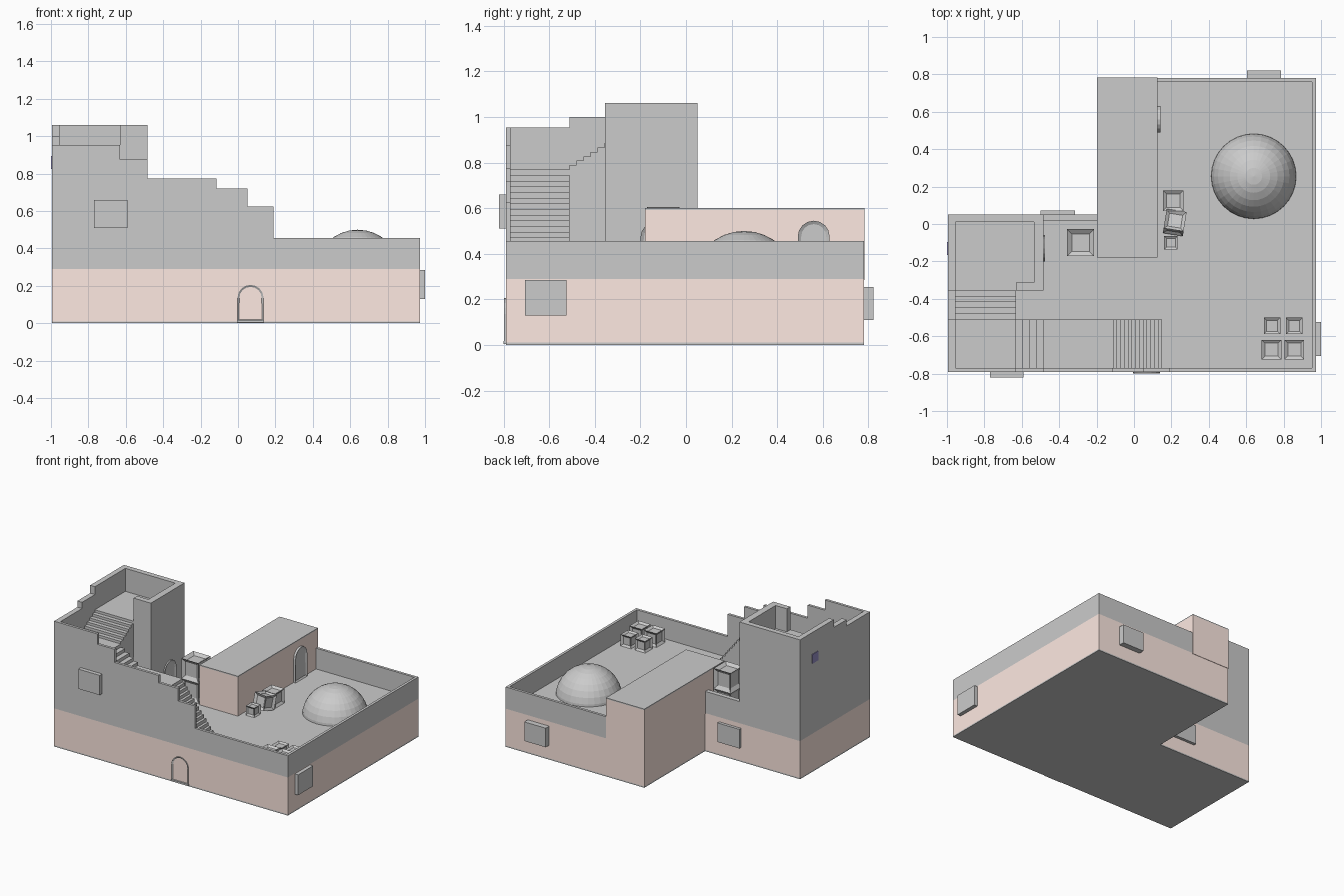
import bpy, bmesh, math
from mathutils import Matrix, Euler

if "Cube" in bpy.data.objects:
    bpy.data.objects.remove(bpy.data.objects["Cube"])


def material(name, col):
    m = bpy.data.materials.new(name)
    m.diffuse_color = (*col, 1)
    m.use_nodes = True
    m.node_tree.nodes["Principled BSDF"].inputs["Base Color"].default_value = m.diffuse_color
    return m


PINK = material("pink_plaster", (1.0, 0.82, 0.76))
PURPLE = material("purple_paint", (0.30, 0.27, 0.55))
FLOOR = 0.297


def finish(name, bm, mat=None):
    bmesh.ops.recalc_face_normals(bm, faces=bm.faces)
    me = bpy.data.meshes.new(name)
    bm.to_mesh(me)
    bm.free()
    ob = bpy.data.objects.new(name, me)
    bpy.context.collection.objects.link(ob)
    if mat:
        me.materials.append(mat)
    return ob


def prism(name, pts, axis, a, b, mat=None, inset=0.0):
    """Extrude a 2D outline along an axis from a to b; optionally recess the b face."""
    place = {'x': lambda p: (a, p[0], p[1]),
             'y': lambda p: (p[0], a, p[1]),
             'z': lambda p: (p[0], p[1], a)}[axis]
    bm = bmesh.new()
    face = bm.faces.new([bm.verts.new(place(p)) for p in pts])
    ext = bmesh.ops.extrude_face_region(bm, geom=[face])['geom']
    for v in ext:
        if isinstance(v, bmesh.types.BMVert):
            v.co['xyz'.index(axis)] = b
    bmesh.ops.recalc_face_normals(bm, faces=bm.faces)
    if inset:
        far = [f for f in ext if isinstance(f, bmesh.types.BMFace)]
        bmesh.ops.inset_region(bm, faces=far, thickness=inset, depth=-0.008)
    return finish(name, bm, mat)


def box(name, x0, x1, y0, y1, z0, z1, mat=None):
    return prism(name, [(x0, y0), (x1, y0), (x1, y1), (x0, y1)], 'z', z0, z1, mat)


def flight(start, end, z0, z1, risers):
    """Stair outline points from the first riser to the last tread edge."""
    pts = []
    for i in range(risers):
        u = start + (end - start) * i / (risers - 1)
        pts += [(u, z0 + (z1 - z0) * i / risers), (u, z0 + (z1 - z0) * (i + 1) / risers)]
    return pts


def arch(c, z0, z1, w=0.14, n=8):
    r = w / 2
    return [(c - r, z0), (c + r, z0)] + [
        (c + r * math.cos(math.pi * i / n), z1 - r + r * math.sin(math.pi * i / n))
        for i in range(n + 1)]


def crate(name, x, y, z, s, h=None, rot=(0, 0, 0)):
    bm = bmesh.new()
    bmesh.ops.create_cube(bm, size=1)
    bmesh.ops.inset_individual(bm, faces=bm.faces[:], thickness=0.24, depth=-0.12)
    h = h or s
    m = (Matrix.Translation((x, y, z + h / 2)) @ Euler(rot).to_matrix().to_4x4()
         @ Matrix.Diagonal((s, s, h, 1)))
    bmesh.ops.transform(bm, matrix=m, verts=bm.verts)
    return finish(name, bm)


# L-shaped ground storey: base slab, pink walls, roof terrace
outline = [(-0.995, -0.79), (0.972, -0.79), (0.972, 0.78), (-0.195, 0.78),
           (-0.195, 0.05), (-0.995, 0.05)]
prism("base_slab", outline, 'z', 0, 0.01)
prism("ground_storey", outline, 'z', 0.01, 0.29, PINK)
prism("terrace_floor", outline, 'z', 0.29, FLOOR)

# Parapets around the terrace
box("right_parapet", 0.952, 0.972, -0.79, 0.78, 0.29, 0.455)
box("back_parapet", 0.10, 0.972, 0.76, 0.78, 0.29, 0.455)
box("side_parapet", -0.50, -0.19, 0.015, 0.05, 0.29, 0.455)
prism("front_parapet", [(-0.995, 0.29), (0.972, 0.29), (0.972, 0.455), (0.19, 0.455),
                        (0.19, 0.625), (0.05, 0.625), (0.05, 0.72), (-0.115, 0.72),
                        (-0.115, 0.775), (-0.485, 0.775), (-0.485, 0.875),
                        (-0.63, 0.875), (-0.63, 0.953), (-0.995, 0.953)],
      'y', -0.79, -0.77)
prism("left_wall", [(-0.79, 0.29), (0.05, 0.29), (0.05, 1.06), (-0.355, 1.06),
                    (-0.355, 1.0), (-0.51, 1.0), (-0.51, 0.953), (-0.79, 0.953)],
      'x', -0.995, -0.955)

# Tower with its own open top
box("tower_body", -0.995, -0.485, -0.355, 0.05, 0.29, 0.885)
box("tower_back_wall", -0.995, -0.485, 0.01, 0.05, 0.885, 1.06)
box("tower_right_wall", -0.535, -0.485, -0.355, 0.05, 0.885, 1.06)
box("tower_front_wall", -0.63, -0.485, -0.355, -0.313, 0.885, 1.06)

# Staircase along the front wall, then turning up to the tower
main = (flight(0.15, -0.11, FLOOR, 0.645, 14) + flight(-0.485, -0.63, 0.645, 0.77, 5)
        + [(-0.96, 0.77), (-0.96, 0.295)])
prism("main_stairs", main, 'y', -0.775, -0.51)
upper = flight(-0.51, -0.357, 0.77, 0.885, 6) + [(-0.35, 0.885), (-0.35, 0.295), (-0.51, 0.295)]
prism("upper_stairs", upper, 'x', -0.96, -0.63)

# Upper room with a flat roof
box("upper_room", -0.198, 0.125, -0.18, 0.783, 0.285, 0.592, PINK)
box("upper_room_roof", -0.198, 0.125, -0.18, 0.783, 0.592, 0.6)

# Dome on the terrace
bm = bmesh.new()
bmesh.ops.create_uvsphere(bm, u_segments=32, v_segments=16, radius=0.23)
bmesh.ops.delete(bm, geom=[v for v in bm.verts if v.co.z < -0.01], context='VERTS')
bmesh.ops.translate(bm, verts=bm.verts, vec=(0.64, 0.255, 0.27))
finish("dome", bm)

# Arched doors
prism("front_door", arch(0.067, 0.012, 0.205), 'y', -0.785, -0.797, inset=0.012)
box("front_threshold", -0.005, 0.14, -0.8, -0.78, 0.005, 0.018)
prism("room_door", arch(0.56, FLOOR, 0.545), 'x', 0.12, 0.142, inset=0.015)
prism("tower_door", arch(-0.13, FLOOR, 0.54), 'x', -0.49, -0.475, inset=0.015)

# Box windows
box("front_window", -0.77, -0.59, -0.82, -0.78, 0.51, 0.66)
box("right_window", 0.96, 1.0, -0.705, -0.525, 0.13, 0.285)
box("back_window", 0.605, 0.785, 0.77, 0.822, 0.11, 0.255)
box("side_window", -0.5, -0.315, 0.04, 0.072, 0.11, 0.255)

# Small painted plaque on the tower
box("tower_plaque", -1.0, -0.99, -0.165, -0.095, 0.825, 0.895, PURPLE)

# Crates: stack by the tower, group by the room, four in the corner
for i in range(2):
    crate("stacked_crate", -0.285, -0.1, FLOOR + i * 0.154, 0.144, 0.154)
crate("room_crate", 0.21, 0.125, FLOOR, 0.11)
crate("leaning_crate", 0.218, 0.008, FLOOR + 0.015, 0.108,
      rot=(math.radians(-14), 0, math.radians(-9)))
crate("small_crate", 0.197, -0.1, FLOOR, 0.072)
for x, y, s in [(0.738, -0.545, 0.088), (0.857, -0.545, 0.088),
                (0.735, -0.672, 0.105), (0.857, -0.672, 0.105)]:
    crate("corner_crate", x, y, FLOOR, s)
